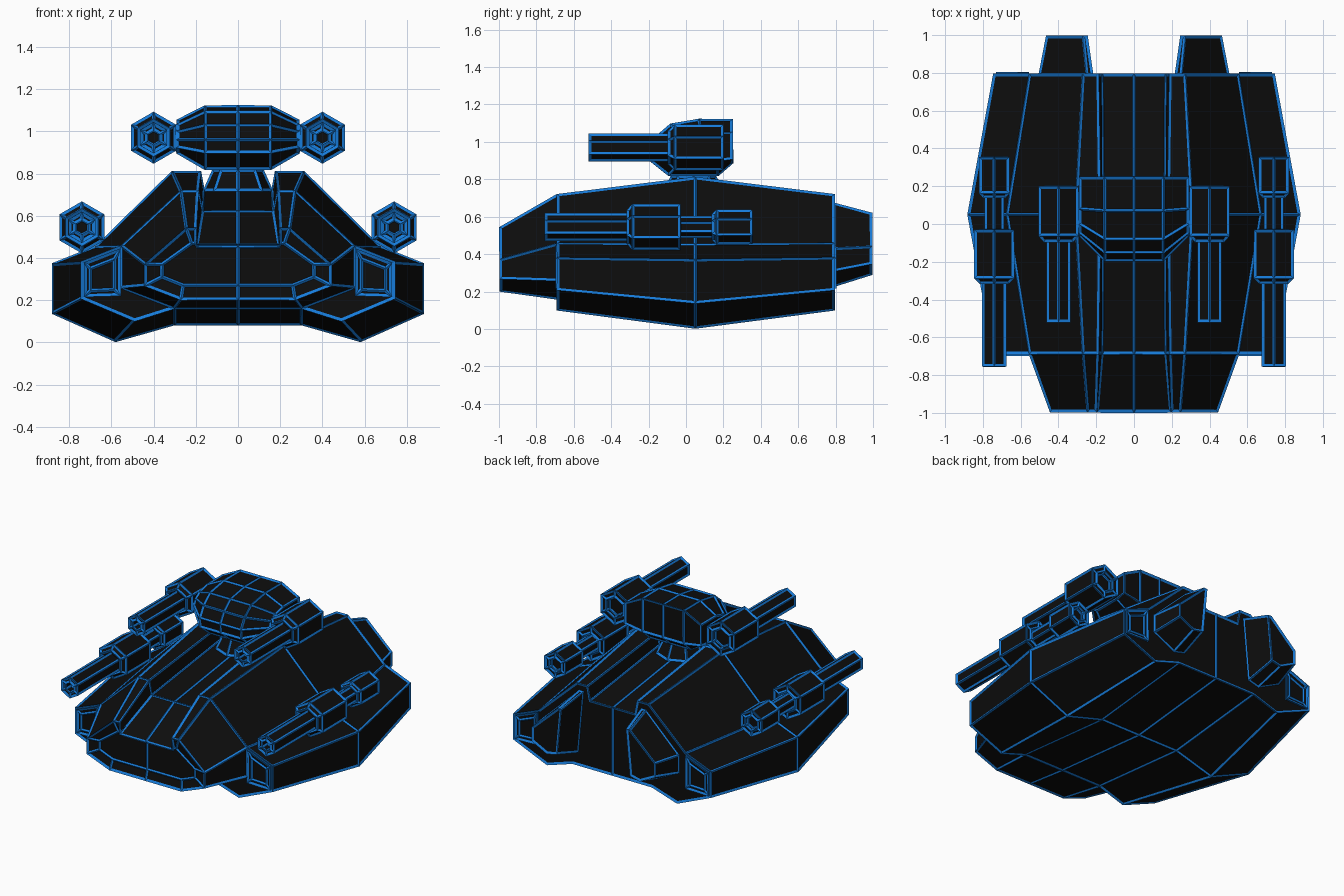
import bpy, bmesh, math

if "Cube" in bpy.data.objects:
    bpy.data.objects.remove(bpy.data.objects["Cube"])


def make_material(name, rgb):
    m = bpy.data.materials.new(name)
    m.diffuse_color = (*rgb, 1)
    m.use_nodes = True
    m.node_tree.nodes["Principled BSDF"].inputs["Base Color"].default_value = m.diffuse_color
    return m


BLACK = make_material("black_panel", (0.004, 0.004, 0.004))
BLUE = make_material("blue_edge", (0.008, 0.2, 0.7))
EDGE = 0.018


def loft(name, rings, closed=True, start=True, end=True):
    """Bridge equal-length rings, mirror over x, trim every edge in blue."""
    bm = bmesh.new()
    vs = [[bm.verts.new(p) for p in ring] for ring in rings]
    n = len(rings[0])
    for a, b in zip(vs, vs[1:]):
        for i in range(n if closed else n - 1):
            j = (i + 1) % n
            bm.faces.new((a[i], a[j], b[j], b[i]))
    if start:
        bm.faces.new(vs[0])
    if end:
        bm.faces.new(vs[-1])
    bmesh.ops.recalc_face_normals(bm, faces=bm.faces)
    me = bpy.data.meshes.new(name)
    bm.to_mesh(me)
    bm.free()
    me.materials.append(BLACK)
    me.materials.append(BLUE)
    ob = bpy.data.objects.new(name, me)
    bpy.context.collection.objects.link(ob)
    mir = ob.modifiers.new("mirror", 'MIRROR')
    mir.merge_threshold = 0.0005
    wire = ob.modifiers.new("edge_trim", 'WIREFRAME')
    wire.thickness = EDGE
    wire.use_replace = False
    wire.material_offset = 1
    return ob


def at_y(y, pts):
    return [(x, y, z) for x, z in pts]


# Main hull: half cross-sections at the ends and the middle
end_sec = [(0, .62), (.17, .62), (.19, .715), (.27, .715), (.55, .455),
           (.74, .38), (.74, .21), (.49, .105), (.30, .165), (0, .165)]
mid_sec = [(0, .72), (.165, .72), (.18, .805), (.31, .805), (.67, .45),
           (.875, .37), (.875, .14), (.58, .01), (.30, .09), (0, .09)]
loft("main_hull", [at_y(-.685, end_sec), at_y(.05, mid_sec), at_y(.79, end_sec)],
     closed=False)

# Nose with a bevelled, slightly sunken front panel
nose_root = [(0, .62), (.17, .62), (.19, .715), (.27, .715), (.55, .455),
             (.55, .26), (.30, .165), (0, .165)]
nose_tip = [(0, .465), (.195, .465), (.20, .54), (.245, .54), (.44, .37),
            (.44, .27), (.27, .205), (0, .205)]
nose_panel = [(0, .455), (.19, .455), (.20, .47), (.22, .47), (.36, .37),
              (.36, .31), (.26, .27), (0, .27)]
loft("nose", [at_y(-.685, nose_root), at_y(-.991, nose_tip), at_y(-.975, nose_panel)],
     closed=False, start=False)

# Rear engine blocks
rear_root = [(.22, .67), (.25, .67), (.50, .43), (.50, .31), (.34, .23), (.26, .25)]
rear_tip = [(.25, .615), (.27, .615), (.46, .44), (.46, .35), (.35, .295), (.28, .31)]
loft("rear_block", [at_y(.79, rear_root), at_y(.991, rear_tip)])

# Framed panels on both ends of the side sponsons
panel_out = [(.56, .44), (.725, .375), (.725, .22), (.56, .225)]
panel_in = [(.585, .395), (.70, .35), (.70, .245), (.585, .25)]
for name, y, d in (("front_sponson_panel", -.685, -1), ("rear_sponson_panel", .79, 1)):
    loft(name, [at_y(y, panel_out), at_y(y + d * .008, panel_out),
                at_y(y + d * .004, panel_in)])

# Turret pedestal
loft("turret_pedestal",
     [[(r * math.sin(math.pi * k / 4), .04 + r * math.cos(math.pi * k / 4), z)
       for k in range(5)] for r, z in ((.16, .72), (.115, .815))], closed=False)

# Turret: side profiles (y, z) lofted from the centre to the flank
core = [(.245, 1.115), (.07, 1.115), (-.08, 1.09), (-.15, 1.03), (-.19, .96),
        (-.185, .90), (-.09, .825), (.17, .825), (.245, .89)]
flank = [(.245, 1.05), (.08, 1.05), (0, 1.03), (-.045, 1.0), (-.06, .96),
         (-.055, .925), (-.02, .90), (.17, .90), (.245, .91)]
loft("turret", [[(x, y, z) for y, z in prof]
                for x, prof in ((0, core), (.155, core), (.285, flank))], start=False)


# Hexagonal guns turned along y from (y, radius) steps
def gun(name, x, z, steps):
    rings = [[(x + r * math.cos(math.radians(30 + 60 * k)), y,
               z + r * math.sin(math.radians(30 + 60 * k))) for k in range(6)]
             for y, r in steps]
    loft(name, rings)


gun("turret_gun_barrel", .40, .97, [(-.45, .038), (-.515, .038), (-.515, .067), (-.08, .067)])
gun("turret_gun_body", .40, .97, [(-.09, .085), (-.06, .115), (.195, .115),
                                  (.195, .075), (.17, .065)])
gun("side_gun_barrel", .74, .545, [(-.69, .038), (-.75, .038), (-.75, .067), (-.30, .067)])
gun("side_gun_body", .74, .545, [(-.31, .085), (-.285, .115), (-.035, .115),
                                 (-.035, .075), (-.05, .065)])
gun("side_gun_link", .74, .545, [(-.05, .052), (.16, .052)])
gun("side_gun_rear", .74, .545, [(.145, .065), (.165, .085), (.35, .085),
                                 (.35, .055), (.33, .045)])
